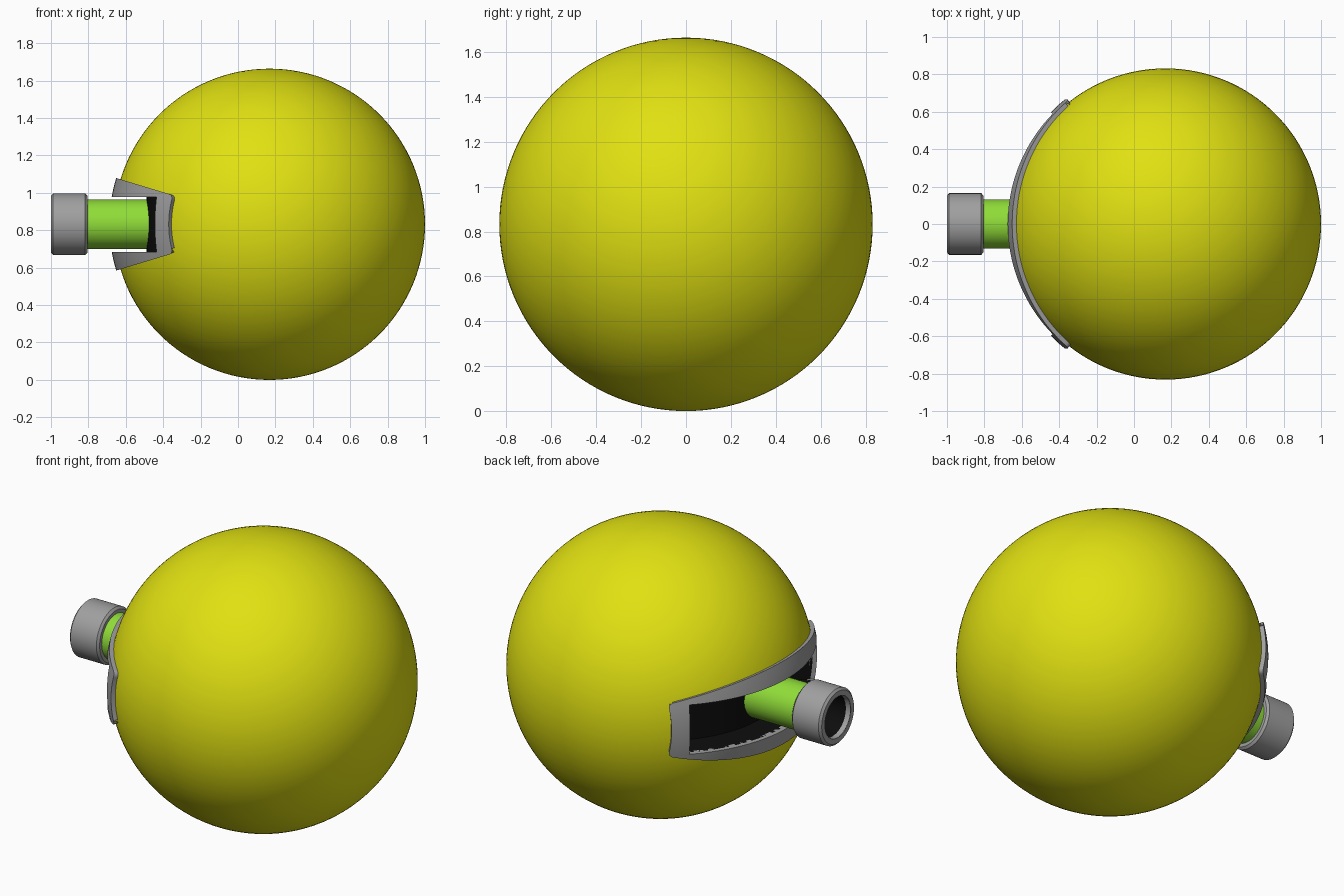
import bpy, bmesh
from math import sin, cos, pi, radians
from mathutils import Matrix

if "Cube" in bpy.data.objects:
    bpy.data.objects.remove(bpy.data.objects["Cube"])

R = 0.832                      # ball radius
CX, CZ = 0.168, 0.832          # ball centre


def mat(name, col):
    m = bpy.data.materials.new(name)
    m.diffuse_color = (*col, 1)
    m.use_nodes = True
    m.node_tree.nodes["Principled BSDF"].inputs["Base Color"].default_value = m.diffuse_color
    return m


YELLOW = mat("yellow", (0.75, 0.75, 0.006))
GREEN = mat("green", (0.28, 0.72, 0.04))
BLACK = mat("black", (0.004, 0.004, 0.004))
GREY = mat("grey", (0.35, 0.35, 0.35))


def finish(name, bm, m, loc=(CX, 0, CZ)):
    bmesh.ops.recalc_face_normals(bm, faces=bm.faces)
    me = bpy.data.meshes.new(name)
    bm.to_mesh(me)
    bm.free()
    o = bpy.data.objects.new(name, me)
    bpy.context.collection.objects.link(o)
    o.location = loc
    me.materials.append(m)
    return o


def activate(o):
    bpy.ops.object.select_all(action='DESELECT')
    o.select_set(True)
    bpy.context.view_layer.objects.active = o


def smooth(o, angle=35):
    activate(o)
    bpy.ops.object.shade_smooth_by_angle(angle=radians(angle))


def patch(bm, point, nu, nv):
    """Closed solid from point(u, v, layer), u and v in -1..1, layer 0 inner / 1 outer."""
    g = [[[bm.verts.new(point(2 * i / nu - 1, 2 * j / nv - 1, k)) for j in range(nv + 1)]
          for i in range(nu + 1)] for k in (0, 1)]
    for k in (0, 1):
        for i in range(nu):
            for j in range(nv):
                bm.faces.new((g[k][i][j], g[k][i + 1][j], g[k][i + 1][j + 1], g[k][i][j + 1]))
    for i in range(nu):
        for j in (0, nv):
            bm.faces.new((g[0][i][j], g[0][i + 1][j], g[1][i + 1][j], g[1][i][j]))
    for j in range(nv):
        for i in (0, nu):
            bm.faces.new((g[0][i][j], g[0][i][j + 1], g[1][i][j + 1], g[1][i][j]))
    return g


def lathe(name, profile, m, segs=64):
    """Revolve (x, radius) points around the barrel axis."""
    bm = bmesh.new()
    vs = [bm.verts.new((x, 0, r)) for x, r in profile]
    es = [bm.edges.new(p) for p in zip(vs, vs[1:])]
    bmesh.ops.spin(bm, geom=vs + es, cent=(0, 0, 0), axis=(1, 0, 0), angle=2 * pi, steps=segs)
    bmesh.ops.remove_doubles(bm, verts=bm.verts, dist=1e-5)
    o = finish(name, bm, m, (0, 0, CZ))
    smooth(o)
    return o


def cut(o, cutter, mode):
    activate(o)
    b = o.modifiers.new("slot", 'BOOLEAN')
    b.operation = 'DIFFERENCE'
    b.solver = 'EXACT'
    b.material_mode = mode
    b.object = cutter
    bpy.ops.object.modifier_apply(modifier=b.name)


# Slot cutter: curved block with a convex floor
def slot_point(u, v, k):
    a, r = radians(44.3) * u, (0.657, 1.0)[k]
    return -r * cos(a), r * sin(a), 0.147 * v


bm = bmesh.new()
patch(bm, slot_point, 48, 1)
slot = finish("slot_cutter", bm, BLACK)
slot.hide_render = True

# Ball with black slot
bm = bmesh.new()
bmesh.ops.create_uvsphere(bm, u_segments=128, v_segments=64, radius=R)
ball = finish("ball", bm, YELLOW)
cut(ball, slot, 'TRANSFER')
smooth(ball)


# Raised frame around the slot, following the ball
def frame_point(u, v, k):
    lat, lon, r = radians(51) * u, radians(16.8) * v, (0.815, 0.856)[k]
    return -r * cos(lat) * cos(lon), r * sin(lat), r * cos(lat) * sin(lon)


bm = bmesh.new()
g = patch(bm, frame_point, 40, 10)
corners = [bm.edges.get((g[0][i][j], g[1][i][j])) for i in (0, 40) for j in (0, 10)]
bmesh.ops.bevel(bm, geom=corners, offset=0.026, segments=4, profile=0.5, affect='EDGES')
frame = finish("slot_frame", bm, GREY)
cut(frame, slot, 'INDEX')
smooth(frame)

# Barrel, muzzle ring and its dark bore
lathe("barrel", [(-0.83, 0.0), (-0.83, 0.132), (-0.45, 0.132), (-0.45, 0.0)], GREEN)
lathe("muzzle", [(-0.97, 0.118), (-1.0, 0.122), (-1.0, 0.152), (-0.988, 0.165),
                 (-0.817, 0.165), (-0.805, 0.152), (-0.805, 0.12)], GREY)
lathe("muzzle_bore", [(-0.998, 0.1215), (-0.85, 0.1215), (-0.85, 0.0)], BLACK)

bpy.data.objects.remove(slot)
